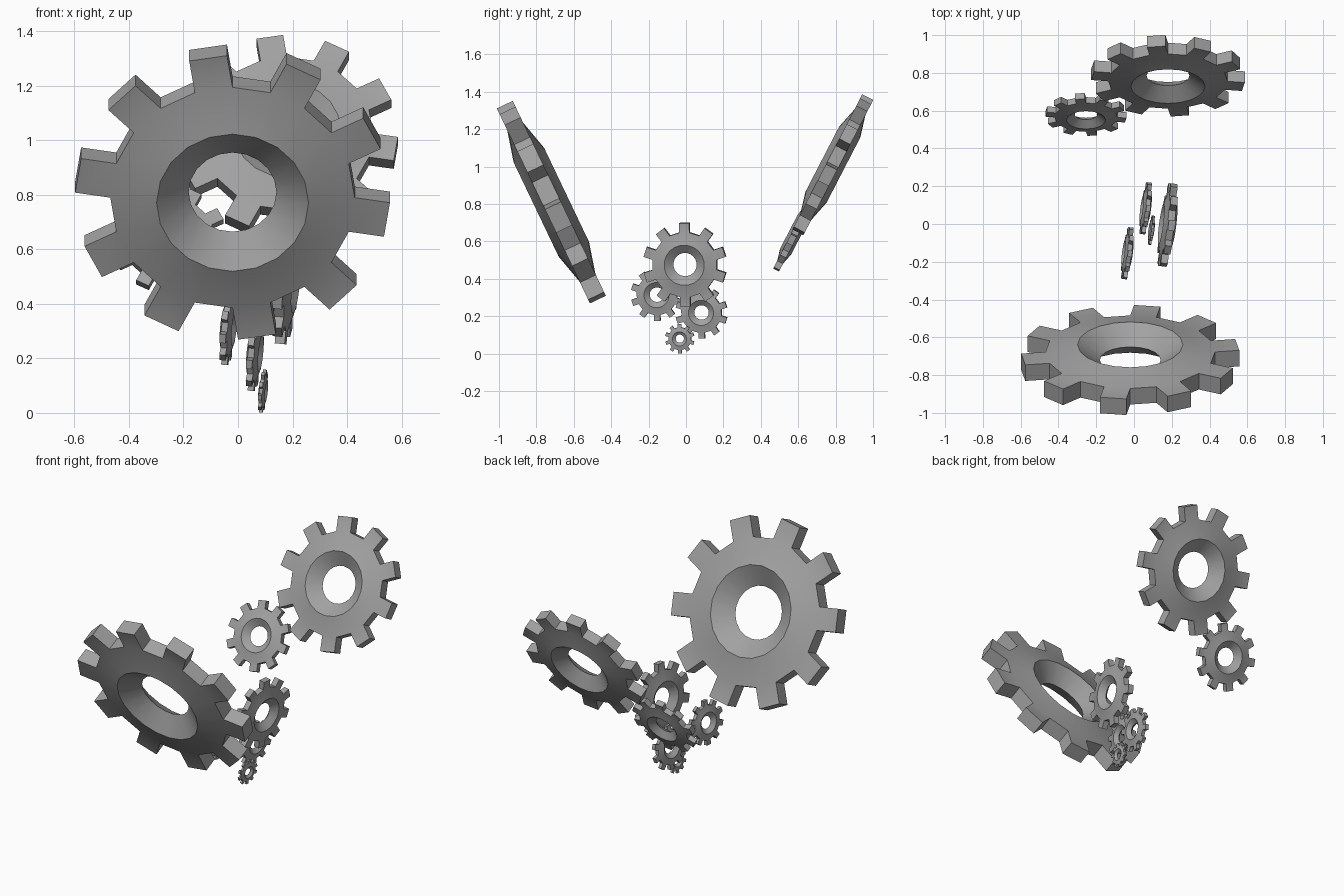
import bpy, bmesh, math
from mathutils import Vector, Matrix

cube = bpy.data.objects.get("Cube")
if cube:
    bpy.data.objects.remove(cube, do_unlink=True)

grey = bpy.data.materials.new("matte_grey")
grey.use_nodes = True
COLOUR = (0.36, 0.36, 0.36, 1)
grey.diffuse_color = COLOUR
grey.node_tree.nodes["Principled BSDF"].inputs["Base Color"].default_value = COLOUR

# Gear proportions for a tip radius of one
TEETH = 10
HOLE, HUB, ROOT, TIP = 0.28, 0.485, 0.78, 1.005
HUB_H, RIM_H = 0.157, 0.082


def gear_mesh(name, first_tooth):
    """Double-coned disc with a flared hole and straight-sided teeth."""
    bm = bmesh.new()
    n = TEETH * 2
    step = math.tau / n
    start = math.radians(first_tooth) - step / 2
    narrow = step / 2 - math.asin(ROOT * math.sin(step / 2) / TIP)

    def ring(radius, height, tooth_taper=0):
        verts = []
        for i in range(n):
            a = start + i * step + (tooth_taper if i % 2 == 0 else -tooth_taper)
            verts.append(bm.verts.new((radius * math.cos(a), radius * math.sin(a), height)))
        return verts

    hole = ring(HOLE, 0)
    hub, root, tip = ([ring(r, s * h, t) for s in (1, -1)] for r, h, t in
                      ((HUB, HUB_H, 0), (ROOT, RIM_H, 0), (TIP, RIM_H, narrow)))

    for i in range(n):
        j = (i + 1) % n
        for s in (0, 1):
            # flared hole and coned face
            bm.faces.new((hole[i], hole[j], hub[s][j], hub[s][i]))
            bm.faces.new((hub[s][i], hub[s][j], root[s][j], root[s][i]))
            if i % 2 == 0:
                bm.faces.new((root[s][i], root[s][j], tip[s][j], tip[s][i]))
        if i % 2 == 0:
            # tooth end and flanks
            bm.faces.new((tip[0][i], tip[0][j], tip[1][j], tip[1][i]))
            for k in (i, j):
                bm.faces.new((root[0][k], tip[0][k], tip[1][k], root[1][k]))
        else:
            # gap floor
            bm.faces.new((root[0][i], root[0][j], root[1][j], root[1][i]))
    bmesh.ops.recalc_face_normals(bm, faces=bm.faces)
    mesh = bpy.data.meshes.new(name)
    bm.to_mesh(mesh)
    bm.free()
    mesh.materials.append(grey)
    return mesh


def add_gear(name, centre, radius, across, up, first_tooth):
    u = Vector(across).normalized()
    v = Vector(up)
    v = (v - u * v.dot(u)).normalized()
    turn = Matrix((u, v, u.cross(v))).transposed().to_4x4()
    mesh = gear_mesh(name, first_tooth)
    mesh.transform(Matrix.Translation(centre) @ turn @ Matrix.Scale(radius, 4))
    obj = bpy.data.objects.new(name, mesh)
    bpy.context.collection.objects.link(obj)
    bpy.ops.object.select_all(action='DESELECT')
    obj.select_set(True)
    bpy.context.view_layer.objects.active = obj
    bpy.ops.object.shade_smooth_by_angle(angle=math.radians(30))


# Large front gear, leaning forward
X = (1, 0, 0)
add_gear("front_large_gear", (-0.02, -0.72, 0.81), 0.575, X, (0, -0.43, 0.9), 99)

# Rear pair, leaning back
BACK = (0, 0.46, 0.89)
add_gear("rear_large_gear", (0.18, 0.785, 1.01), 0.405, X, BACK, 99)
add_gear("rear_small_gear", (-0.254, 0.58, 0.637), 0.213, X, BACK, 99)

# Sideways cluster in the middle
for name, centre, radius in (
        ("middle_large_gear", (0.178, -0.005, 0.476), 0.224),
        ("middle_front_gear", (-0.035, -0.155, 0.315), 0.14),
        ("middle_rear_gear", (0.062, 0.083, 0.22), 0.14),
        ("middle_tiny_gear", (0.092, -0.033, 0.08), 0.079)):
    add_gear(name, centre, radius, (0.13, 1, 0), (0.1, 0, 1), 90)
